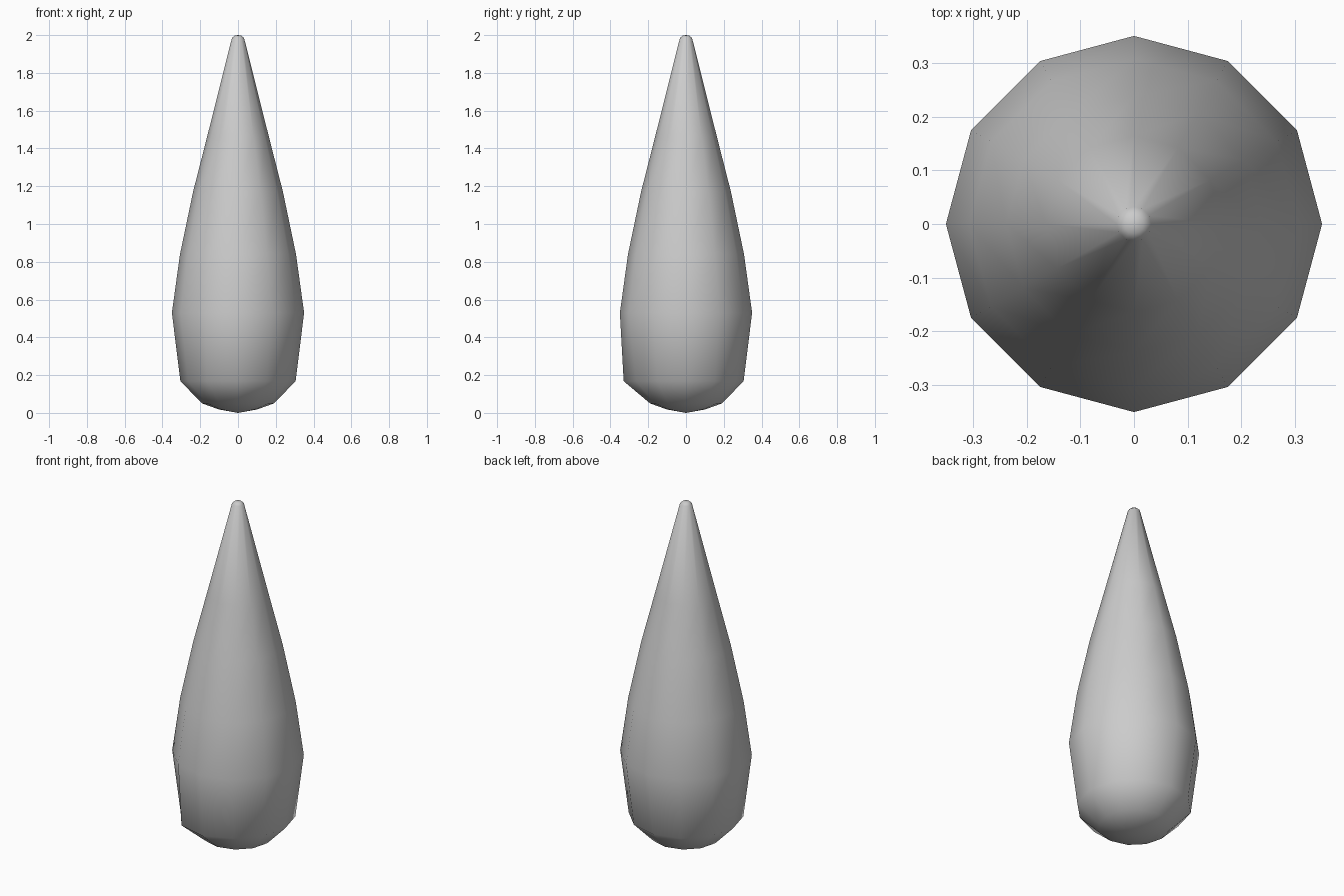
import bpy, bmesh, math

if "Cube" in bpy.data.objects:
    bpy.data.objects.remove(bpy.data.objects["Cube"])

SIDES = 12
# Teardrop profile as (radius, height)
PROFILE = [(0.10, 0.018), (0.19, 0.05), (0.305, 0.168), (0.35, 0.53), (0.307, 0.84),
           (0.238, 1.17), (0.164, 1.46), (0.032, 1.985), (0.018, 1.997)]

bm = bmesh.new()
rings = []
for r, z in PROFILE:
    ring = []
    for i in range(SIDES):
        a = math.tau * i / SIDES
        # The lower shoulder bulges slightly towards the front left
        rr = 0.33 if z == 0.168 and i in (8, 9) else r
        ring.append(bm.verts.new((rr * math.cos(a), rr * math.sin(a), z)))
    rings.append(ring)

# Side walls
for lo, hi in zip(rings, rings[1:]):
    for i in range(SIDES):
        j = (i + 1) % SIDES
        bm.faces.new((lo[i], lo[j], hi[j], hi[i]))

# Bottom and tip caps
bottom = bm.verts.new((0, 0, 0))
tip = bm.verts.new((0, 0, 2))
for i in range(SIDES):
    j = (i + 1) % SIDES
    bm.faces.new((bottom, rings[0][j], rings[0][i]))
    bm.faces.new((tip, rings[-1][i], rings[-1][j]))

for f in bm.faces:
    f.smooth = True
bmesh.ops.recalc_face_normals(bm, faces=bm.faces)
mesh = bpy.data.meshes.new("teardrop_body")
bm.to_mesh(mesh)
bm.free()
body = bpy.data.objects.new("teardrop_body", mesh)
bpy.context.collection.objects.link(body)
